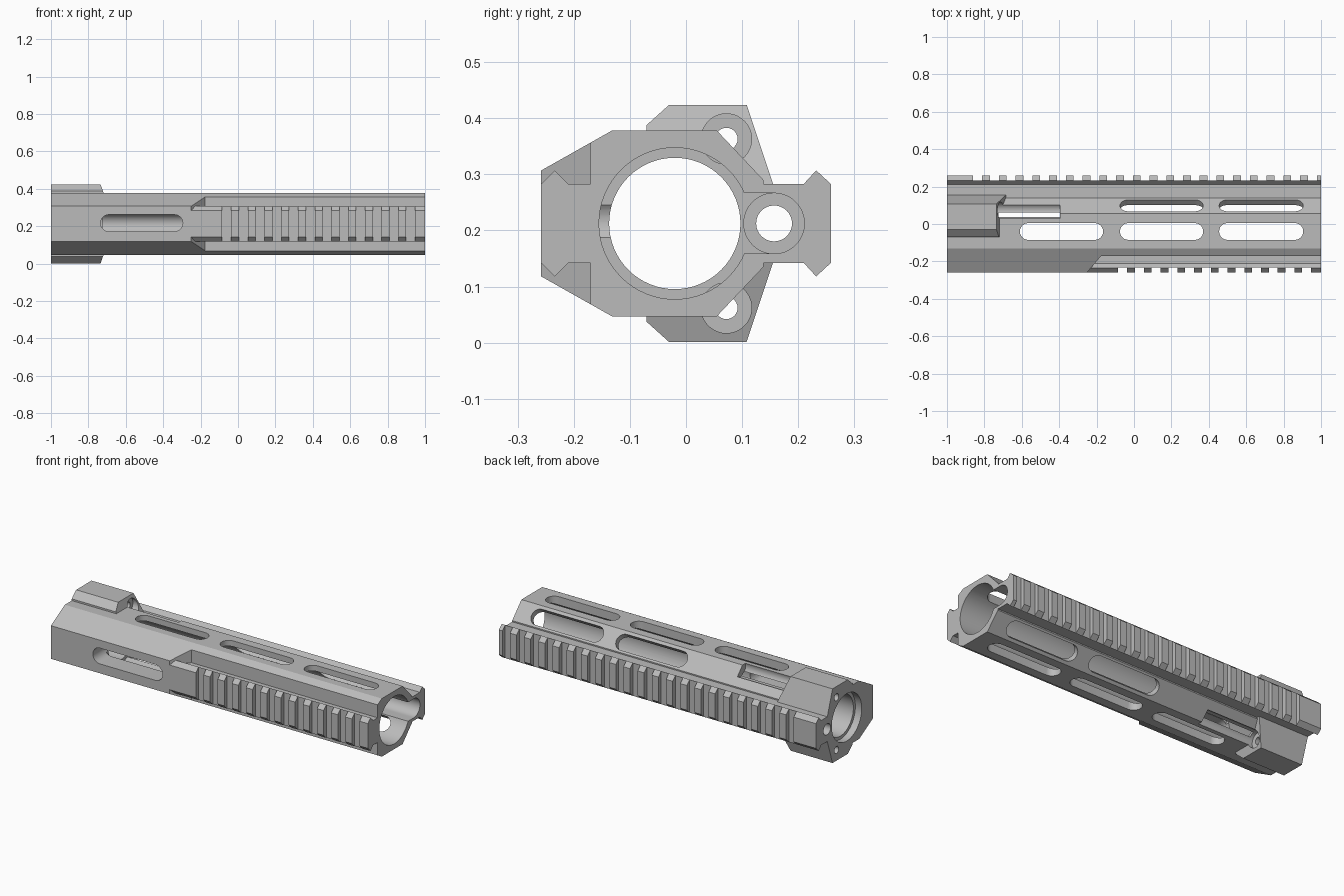
import bpy
import bmesh
from math import cos, sin, pi, radians
from mathutils import Vector

cube = bpy.data.objects.get("Cube")
if cube:
    bpy.data.objects.remove(cube, do_unlink=True)

MID = 0.2125          # height of the bore axis
BORE_Y = -0.02

metal = bpy.data.materials.new("grey_metal")
metal.use_nodes = True
GREY = (0.5, 0.5, 0.5, 1)
metal.diffuse_color = GREY
metal.node_tree.nodes["Principled BSDF"].inputs["Base Color"].default_value = GREY


def loft(name, ring_a, ring_b):
    """Closed solid between two matching rings of points."""
    bm = bmesh.new()
    a = [bm.verts.new(p) for p in ring_a]
    b = [bm.verts.new(p) for p in ring_b]
    bm.faces.new(a)
    bm.faces.new(b)
    for i in range(len(a)):
        j = (i + 1) % len(a)
        bm.faces.new((a[i], a[j], b[j], b[i]))
    bmesh.ops.recalc_face_normals(bm, faces=bm.faces)
    mesh = bpy.data.meshes.new(name)
    bm.to_mesh(mesh)
    bm.free()
    mesh.materials.append(metal)
    obj = bpy.data.objects.new(name, mesh)
    bpy.context.collection.objects.link(obj)
    return obj


def prism(name, pts, start, end):
    """Extrude a (y, z) profile along x; start and end may depend on y, z."""
    s = start if callable(start) else lambda y, z: start
    e = end if callable(end) else lambda y, z: end
    return loft(name, [(s(y, z), y, z) for y, z in pts],
                [(e(y, z), y, z) for y, z in pts])


def rod(y, z, r, start, end, n=64):
    pts = [(y + r * cos(2 * pi * i / n), z + r * sin(2 * pi * i / n)) for i in range(n)]
    return prism("cutter", pts, start, end)


def slot(x0, x1, y, z, angle, depth, r=0.045, n=12):
    """Round-ended slot whose outward normal lies at an angle in the y-z plane."""
    a = radians(angle)
    normal = Vector((0, cos(a), sin(a)))
    across = Vector((0, -sin(a), cos(a)))
    ring = []
    for cx, turn in ((x1 - r, -pi / 2), (x0 + r, pi / 2)):
        for i in range(n + 1):
            t = turn + pi * i / n
            ring.append(Vector((cx + r * cos(t), y, z)) + across * r * sin(t))
    return loft("cutter", [p - normal * depth for p in ring], [p + normal * depth for p in ring])


def combine(target, other, operation="DIFFERENCE"):
    other.hide_render = True
    mod = target.modifiers.new("join", "BOOLEAN")
    mod.operation = operation
    mod.solver = "EXACT"
    mod.object = other
    bpy.context.view_layer.objects.active = target
    bpy.ops.object.modifier_apply(modifier=mod.name)
    bpy.data.objects.remove(other, do_unlink=True)


def flip(pts):
    return [(y, 2 * MID - z) for y, z in pts]


# Body with full-length rear rail
upper = [(-0.258, 0.307), (-0.132, 0.378), (0.055, 0.378), (0.138, 0.29),
         (0.138, 0.283), (0.21, 0.283), (0.232, 0.307), (0.258, 0.283)]
body = prism("handguard", upper + flip(upper)[::-1], -1, 1)

# Raised clamp blocks above and below the mounting end
block = [(-0.07, 0.34), (-0.07, 0.388), (-0.03, 0.424), (0.108, 0.424),
         (0.155, 0.283), (0.12, 0.26)]
combine(body, prism("block", block, -1, lambda y, z: -0.735 + (0.424 - z) * 0.36), "UNION")
combine(body, prism("block", flip(block), -1,
                    lambda y, z: -0.735 + (z - 0.001) * 0.36), "UNION")

# Front rail, cut free from the full body with a slanted run-out
relief = [(-0.17, 0.42), (-0.17, 0.283), (-0.21, 0.283), (-0.234, 0.307),
          (-0.258, 0.283), (-0.3, 0.283), (-0.3, 0.42)]
for pts in (relief, flip(relief)):
    combine(body, prism("cutter", pts, lambda y, z: -0.25 + (y + 0.258) * 0.85, 1.1))

# Cross grooves of both rails
for side, first, count in ((-1, -0.085, 12), (1, -0.86, 21)):
    edge = [(side * 0.233, 0.08), (side * 0.3, 0.08), (side * 0.3, 0.34), (side * 0.233, 0.34)]
    for k in range(count):
        x = first + 0.0895 * k
        combine(body, prism("cutter", edge, x, x + 0.048))

# Stepped main bore
for r, x0, x1 in ((0.117, -1.1, 1.1), (0.135, -0.724, 1.1), (0.135, -1.1, -0.96)):
    combine(body, rod(BORE_Y, MID, r, x0, x1))

# Side tube channel opening into the bore
channel = [(0, MID - 0.054), (0.157, MID - 0.054), (0.157, MID + 0.054), (0, MID + 0.054)]
combine(body, rod(0.157, MID, 0.032, -1.1, 1.1, 32))
combine(body, rod(0.157, MID, 0.054, -0.74, 1.1, 48))
combine(body, prism("cutter", channel, -0.724, 1.1))

# Screw holes with long tool channels, then slots, above and below
for s in (1, -1):
    combine(body, rod(0.072, MID + s * 0.1505, 0.02, -1.1, -0.7, 24))
    combine(body, rod(0.072, MID + s * 0.1505, 0.045, -0.745, -0.395, 48))
    for x0, x1 in ((-0.61, -0.165), (-0.075, 0.37), (0.455, 0.905)):
        combine(body, slot(x0, x1, -0.04, MID + s * 0.1655, s * 90, 0.07))
        if x0 > -0.5:
            combine(body, slot(x0, x1, 0.099, MID + s * 0.12, s * 43.3, 0.06))

# Front window
combine(body, slot(-0.735, -0.295, -0.2, MID + 0.004, 180, 0.1))

# Smooth bores, crisp edges
bpy.ops.object.select_all(action="DESELECT")
body.select_set(True)
bpy.context.view_layer.objects.active = body
bpy.ops.object.shade_smooth_by_angle(angle=radians(25))
